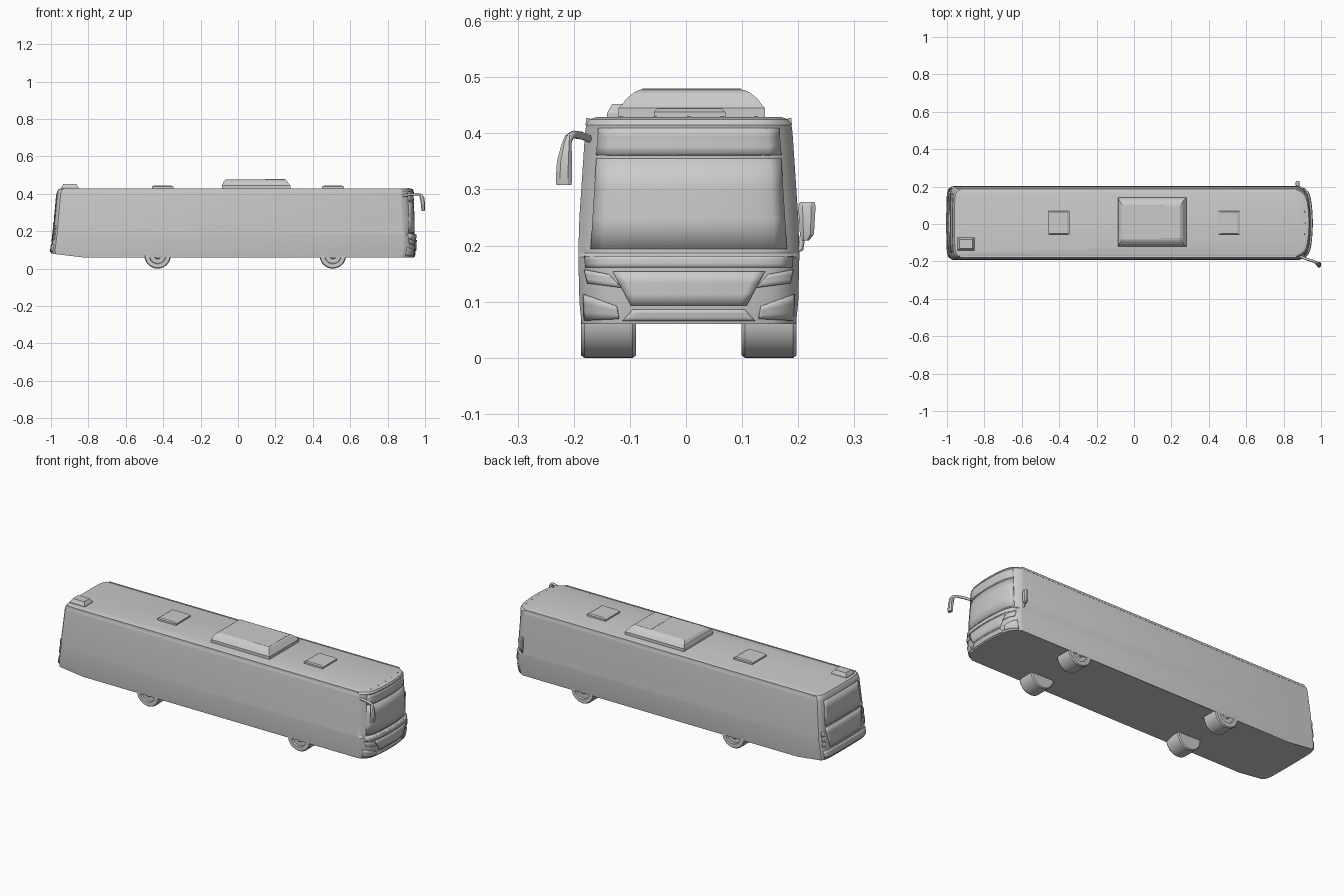
import bpy, bmesh, math
from mathutils import Vector

if "Cube" in bpy.data.objects:
    bpy.data.objects.remove(bpy.data.objects["Cube"], do_unlink=True)

grey = bpy.data.materials.new("plain grey")
grey.use_nodes = True
grey.diffuse_color = (0.6, 0.6, 0.6, 1)
grey.node_tree.nodes["Principled BSDF"].inputs["Base Color"].default_value = (0.6, 0.6, 0.6, 1)

CY = 0.005   # centre line of the body
# height, rear x, front x, half width
LEVELS = [(.06, -.998, .942, .191), (.1, -1.0, .95, .195), (.18, -.99, .953, .197),
          (.187, -.988, .943, .197), (.25, -.984, .943, .195), (.4, -.97, .936, .185),
          (.415, -.966, .94, .183), (.425, -.96, .935, .177), (.429, -.945, .92, .165)]


def finish(name, bm, smooth=True):
    mesh = bpy.data.meshes.new(name)
    bm.to_mesh(mesh)
    bm.free()
    ob = bpy.data.objects.new(name, mesh)
    bpy.context.collection.objects.link(ob)
    mesh.materials.append(grey)
    if smooth:
        bpy.ops.object.select_all(action='DESELECT')
        ob.select_set(True)
        bpy.context.view_layer.objects.active = ob
        bpy.ops.object.shade_smooth_by_angle(angle=math.radians(28))
    return ob


def loft(name, rings, smooth=True):
    bm = bmesh.new()
    loops = [[bm.verts.new(p) for p in ring] for ring in rings]
    for a, b in zip(loops, loops[1:]):
        for i in range(len(a)):
            j = (i + 1) % len(a)
            bm.faces.new((a[i], a[j], b[j], b[i]))
    bm.faces.new(loops[0][::-1])
    bm.faces.new(loops[-1])
    bmesh.ops.recalc_face_normals(bm, faces=bm.faces)
    return finish(name, bm, smooth)


def nose_x(front, t):
    return front - .022 * t ** 2 - .045 * t ** 10


def tail_x(back, t):
    return back + .004 * t ** 2 + .018 * t ** 12


def level_at(z):
    for a, b in zip(LEVELS, LEVELS[1:]):
        if z <= b[0]:
            k = max(0, (z - a[0]) / (b[0] - a[0]))
            return [p + (q - p) * k for p, q in zip(a, b)]
    return LEVELS[-1]


def end_point(side, y, z):
    _, back, front, half = level_at(z)
    t = min(1, abs(y) / half)
    return Vector((nose_x(front, t) if side > 0 else tail_x(back, t), y + CY, z))


def body_ring(z, back, front, half, lowest):
    ts = [math.sin(math.pi / 2 * i / 12) for i in range(-12, 13)]
    pts = [(nose_x(front, abs(t)), t * half) for t in ts]
    pts.append((-.83, half))
    pts += [(tail_x(back, abs(t)), t * half) for t in reversed(ts)]
    pts.append((-.83, -half))
    # the underside sweeps up behind the rear axle
    return [(x, y + CY, z + (max(0, -.83 - x) * .12 if lowest else 0)) for x, y in pts]


loft("bus_body", [body_ring(*lv, i == 0) for i, lv in enumerate(LEVELS)])


def plate(name, side, corners, thick=.006):
    """Thin panel following the curved front or rear of the body."""
    a, b, c, d = [Vector(p) for p in corners]
    bm = bmesh.new()
    nu, nv = 16, 3
    grid = []
    for j in range(nv + 1):
        lo, hi = a.lerp(d, j / nv), b.lerp(c, j / nv)
        row = [lo.lerp(hi, i / nu) for i in range(nu + 1)]
        grid.append([bm.verts.new(end_point(side, p.x, p.y)) for p in row])
    for r, s in zip(grid, grid[1:]):
        for i in range(nu):
            bm.faces.new((r[i], r[i + 1], s[i + 1], s[i]))
    ob = finish(name, bm)
    mod = ob.modifiers.new("thickness", 'SOLIDIFY')
    mod.thickness, mod.offset = thick, 0
    return ob


def wide(top, z1, bottom, z0):
    return [(-bottom, z0), (bottom, z0), (top, z1), (-top, z1)]


# front panels
plate("windscreen", 1, wide(.164, .355, .174, .194), .004)
plate("destination_panel", 1, wide(.16, .41, .164, .361), .005)
plate("front_brow", 1, wide(.185, .181, .183, .161), .005)
plate("grille_panel", 1, wide(.135, .154, .103, .094), .008)
plate("front_lip", 1, wide(.1, .086, .118, .066), .006)
# rear panels
plate("rear_window", -1, wide(.15, .395, .16, .26), .004)
plate("engine_cover", -1, wide(.16, .25, .135, .14), .007)
plate("rear_bumper", -1, wide(.185, .128, .18, .09), .009)

for s, label in ((1, "left"), (-1, "right")):
    flip = lambda pts: [(s * y, z) for y, z in pts]
    plate(label + "_headlight", 1, flip([(.12, .125), (.178, .133), (.184, .157), (.142, .149)]), .008)
    plate(label + "_fog_panel", 1, flip([(.124, .07), (.184, .067), (.186, .113), (.128, .092)]), .007)
    for k in range(3):
        z = .152 + k * .028
        plate(f"{label}_tail_lamp_{k + 1}", -1,
              flip([(.168, z), (.186, z), (.186, z + .022), (.168, z + .022)]), .009)


def tapered_box(name, x0, x1, y0, y1, steps, smooth=False):
    """Stack of rectangles; each step is height, end inset, side inset."""
    return loft(name, [[(x0 + e, y0 + w, z), (x1 - f, y0 + w, z), (x1 - f, y1 - w, z),
                        (x0 + e, y1 - w, z)] for z, e, f, w in steps], smooth)


# roof equipment
tapered_box("air_conditioner", -.085, .28, -.12, .141,
            [(.42, 0, 0, 0), (.445, 0, 0, 0), (.45, .003, .005, .005),
             (.462, .006, .014, .014), (.472, .014, .022, .026), (.477, .022, .03, .036)])
tapered_box("air_conditioner_lid", .145, .25, -.08, .1,
            [(.465, 0, 0, 0), (.478, 0, 0, 0), (.48, .003, .003, .003)])
for label, x in (("front", .508), ("rear", -.403)):
    tapered_box(label + "_roof_hatch", x - .058, x + .058, -.057, .07,
                [(.42, 0, 0, 0), (.438, 0, 0, 0), (.444, .012, .012, .005)])
tapered_box("roof_vent_box", -.945, -.853, -.141, -.073,
            [(.42, 0, 0, 0), (.435, 0, 0, 0), (.452, .011, .011, .009)])
for s, label in ((1, "left"), (-1, "right")):
    y = CY + s * .18
    tapered_box(label + "_roof_rail", -.93, .87, y - .004, y + .004,
                [(.415, 0, 0, 0), (.427, 0, 0, .001)])
for i in range(-2, 3):
    y = i * .06
    x = .917 - .02 * (y / .18) ** 2
    tapered_box(f"marker_lamp_{i + 3}", x - .008, x, y + CY - .004, y + CY + .004,
                [(.425, 0, 0, 0), (.431, .002, .002, .001)])


# wheels: tyre and recessed rim spun round the axle
def wheel(name, x, s):
    profile = [(.094, .035), (.094, .066), (.1, .0705), (.186, .0705), (.192, .066),
               (.192, .045), (.183, .042), (.183, .02), (.188, .014)]
    rings = []
    for off, r in profile:
        rings.append([(x + r * math.cos(a), CY + s * off, .0705 + r * math.sin(a))
                      for a in (math.tau * i / 40 for i in range(40))])
    loft(name, rings)


for x, axle in ((.507, "front"), (-.43, "rear")):
    for s, label in ((1, "left"), (-1, "right")):
        wheel(f"{axle}_{label}_wheel", x, s)


def tube(name, points, radius):
    curve = bpy.data.curves.new(name, 'CURVE')
    curve.dimensions = '3D'
    curve.bevel_depth, curve.bevel_resolution = radius, 2
    curve.use_fill_caps = True
    spline = curve.splines.new('POLY')
    spline.points.add(len(points) - 1)
    for p, co in zip(spline.points, points):
        p.co = (*co, 1)
    ob = bpy.data.objects.new(name, curve)
    bpy.context.collection.objects.link(ob)
    curve.materials.append(grey)


def mirror_head(name, slices):
    # each slice: height, x range, y range; corners are chamfered
    rings = []
    for z, x0, x1, y0, y1 in slices:
        c, d = (x1 - x0) * .25, (y1 - y0) * .25
        rings.append([(x0 + c, y0, z), (x1 - c, y0, z), (x1, y0 + d, z), (x1, y1 - d, z),
                      (x1 - c, y1, z), (x0 + c, y1, z), (x0, y1 - d, z), (x0, y0 + d, z)])
    loft(name, rings)


# mirrors
tube("right_mirror_arm", [(.885, -.172, .39), (.92, -.186, .396), (.96, -.2, .398),
                          (.978, -.207, .394), (.985, -.212, .38)], .007)
mirror_head("right_mirror", [(.308, .982, .998, -.231, -.204), (.32, .98, 1.0, -.232, -.203),
                             (.35, .977, 1.0, -.23, -.203), (.38, .972, .996, -.222, -.204),
                             (.397, .968, .985, -.215, -.205)])
tube("left_mirror_arm", [(.875, .195, .19), (.875, .205, .195), (.875, .208, .22)], .005)
mirror_head("left_mirror", [(.209, .868, .882, .206, .219), (.22, .864, .886, .203, .228),
                            (.27, .864, .886, .2, .231), (.278, .867, .883, .203, .229)])
